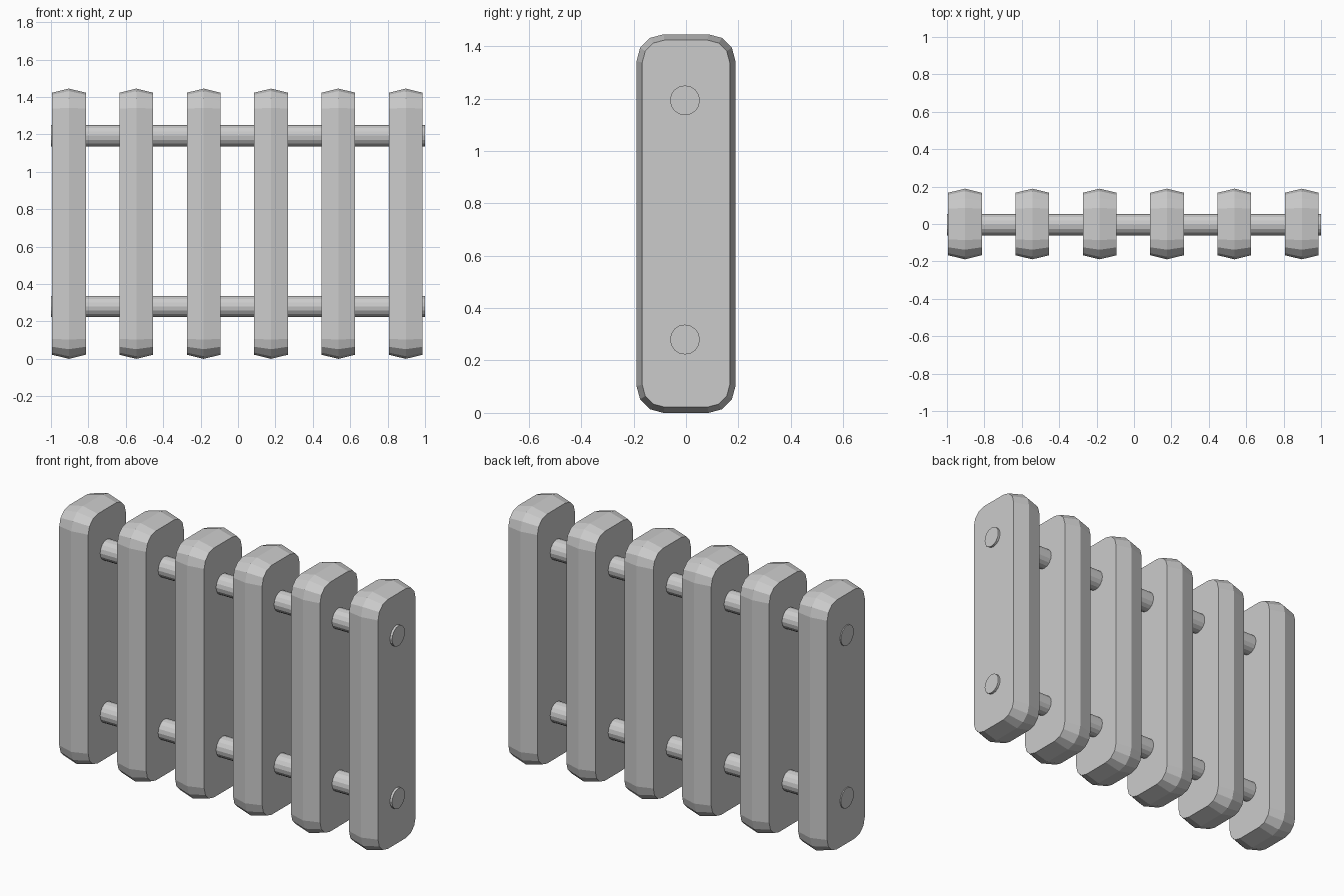
import bpy, bmesh
from math import cos, sin, pi

if "Cube" in bpy.data.objects:
    bpy.data.objects.remove(bpy.data.objects["Cube"])

HEIGHT, HALF_Y, FIN_HALF_W = 1.445, 0.189, 0.09


def rounded_rect(inset, radius, segments=3):
    """Outline in y, z with rounded corners."""
    hy, hz = HALF_Y - inset, HEIGHT / 2 - inset
    points = []
    for k, (sy, sz) in enumerate([(1, 1), (-1, 1), (-1, -1), (1, -1)]):
        for i in range(segments + 1):
            a = (k + i / segments) * pi / 2
            points.append((sy * (hy - radius) + radius * cos(a),
                           HEIGHT / 2 + sz * (hz - radius) + radius * sin(a)))
    return points


def loft(name, sections):
    """Join matching (x, outline) sections and cap both ends."""
    bm = bmesh.new()
    rings = [[bm.verts.new((x, y, z)) for y, z in pts] for x, pts in sections]
    n = len(rings[0])
    for a, b in zip(rings, rings[1:]):
        for i in range(n):
            j = (i + 1) % n
            bm.faces.new((a[i], a[j], b[j], b[i]))
    bm.faces.new(rings[0])
    bm.faces.new(rings[-1])
    bmesh.ops.recalc_face_normals(bm, faces=bm.faces)
    mesh = bpy.data.meshes.new(name)
    bm.to_mesh(mesh)
    bm.free()
    obj = bpy.data.objects.new(name, mesh)
    bpy.context.collection.objects.link(obj)
    return obj


# Six radiator fins with a shallow ridge around the rim
outer = rounded_rect(0, 0.103)
inner = rounded_rect(0.022, 0.085)
for i in range(6):
    fin = loft(f"radiator_fin_{i + 1}",
               [(-FIN_HALF_W, inner), (0, outer), (FIN_HALF_W, inner)])
    fin.location.x = -0.904 + 0.3602 * i

# Two pipes running through every fin
for name, z in (("lower_pipe", 0.28), ("upper_pipe", 1.193)):
    circle = [(-0.004 + 0.057 * cos(2 * pi * k / 16), z + 0.057 * sin(2 * pi * k / 16))
              for k in range(16)]
    loft(name, [(-1, circle), (1, circle)])
